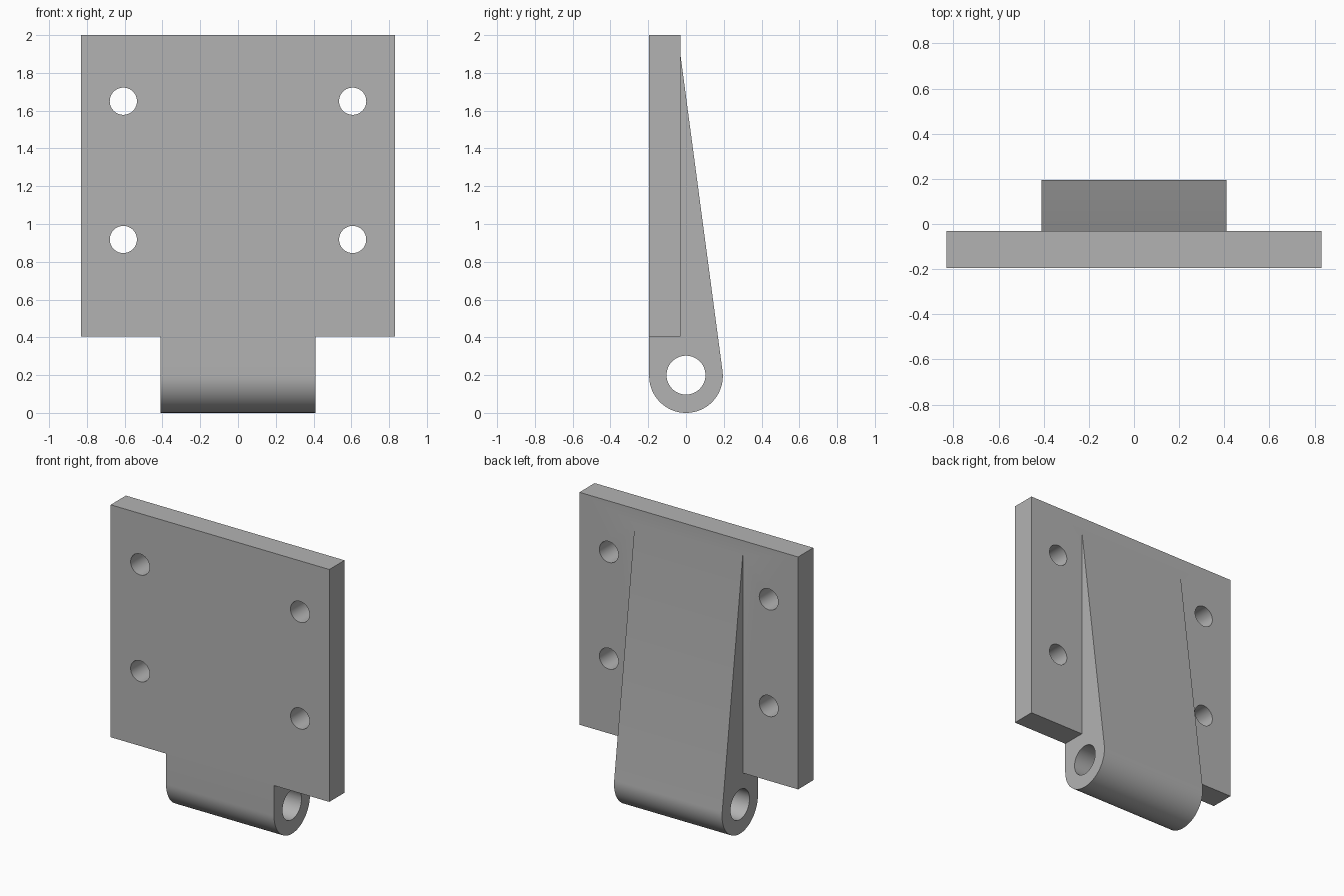
import bpy, bmesh, math
from mathutils import Matrix, Vector

if "Cube" in bpy.data.objects:
    bpy.data.objects.remove(bpy.data.objects["Cube"], do_unlink=True)

R = 0.195                 # knuckle radius
FRONT, BACK = -R, -0.03   # plate faces in y
BOTTOM, TOP = 0.405, 2.0  # plate ends in z
HALF_W, HALF_K = 0.83, 0.41

grey = bpy.data.materials.new("plain grey")
grey.use_nodes = True
colour = (0.45, 0.45, 0.45, 1)
grey.diffuse_color = colour
grey.node_tree.nodes["Principled BSDF"].inputs["Base Color"].default_value = colour


def extrude_x(name, profile, half):
    """Solid from a (y, z) outline, swept across x."""
    bm = bmesh.new()
    face = bm.faces.new([bm.verts.new((-half, y, z)) for y, z in profile])
    out = bmesh.ops.extrude_face_region(bm, geom=[face])
    moved = [v for v in out["geom"] if isinstance(v, bmesh.types.BMVert)]
    bmesh.ops.translate(bm, verts=moved, vec=(2 * half, 0, 0))
    bmesh.ops.recalc_face_normals(bm, faces=bm.faces)
    return finish(name, bm)


def rod(name, radius, length, centre, axis):
    """Cylinder used as a drill."""
    bm = bmesh.new()
    turn = Vector((0, 0, 1)).rotation_difference(Vector(axis)).to_matrix().to_4x4()
    bmesh.ops.create_cone(bm, cap_ends=True, segments=48, radius1=radius,
                          radius2=radius, depth=length,
                          matrix=Matrix.Translation(centre) @ turn)
    return finish(name, bm)


def finish(name, bm):
    mesh = bpy.data.meshes.new(name)
    bm.to_mesh(mesh)
    bm.free()
    mesh.materials.append(grey)
    obj = bpy.data.objects.new(name, mesh)
    bpy.context.collection.objects.link(obj)
    return obj


def combine(target, tool, operation):
    """Apply a boolean, then discard the tool."""
    mod = target.modifiers.new(operation, "BOOLEAN")
    mod.operation, mod.object, mod.solver = operation, tool, "EXACT"
    bpy.context.view_layer.objects.active = target
    bpy.ops.object.modifier_apply(modifier=mod.name)
    bpy.data.objects.remove(tool, do_unlink=True)


# Mounting plate
hinge = extrude_x("hinge_leaf", [(FRONT, BOTTOM), (BACK, BOTTOM),
                                 (BACK, TOP), (FRONT, TOP)], HALF_W)

# Knuckle whose back runs up the plate as a tangent wedge
tip = Vector((BACK, 1.9))
to_tip = tip - Vector((0, R))
end = math.atan2(to_tip.y, to_tip.x) - math.acos(R / to_tip.length)
start, steps = -math.pi, 40
arc = [(R * math.cos(a), R + R * math.sin(a))
       for a in (start + (end - start) * i / steps for i in range(steps + 1))]
outline = arc + [tuple(tip), (BACK, BOTTOM + 0.1), (FRONT, BOTTOM + 0.1)]
outline[-2:] = [(BACK, BOTTOM), (FRONT, BOTTOM)]
combine(hinge, extrude_x("knuckle", outline, HALF_K), "UNION")

# Pin bore and four screw holes
combine(hinge, rod("pin_bore", 0.103, 2, (0, 0, 0.2), (1, 0, 0)), "DIFFERENCE")
for x in (-0.607, 0.607):
    for z in (0.918, 1.65):
        combine(hinge, rod("screw_hole", 0.072, 1, (x, 0, z), (0, 1, 0)), "DIFFERENCE")

# Smooth the round surfaces only
bpy.ops.object.select_all(action="DESELECT")
hinge.select_set(True)
bpy.context.view_layer.objects.active = hinge
bpy.ops.object.shade_smooth_by_angle(angle=math.radians(30))
